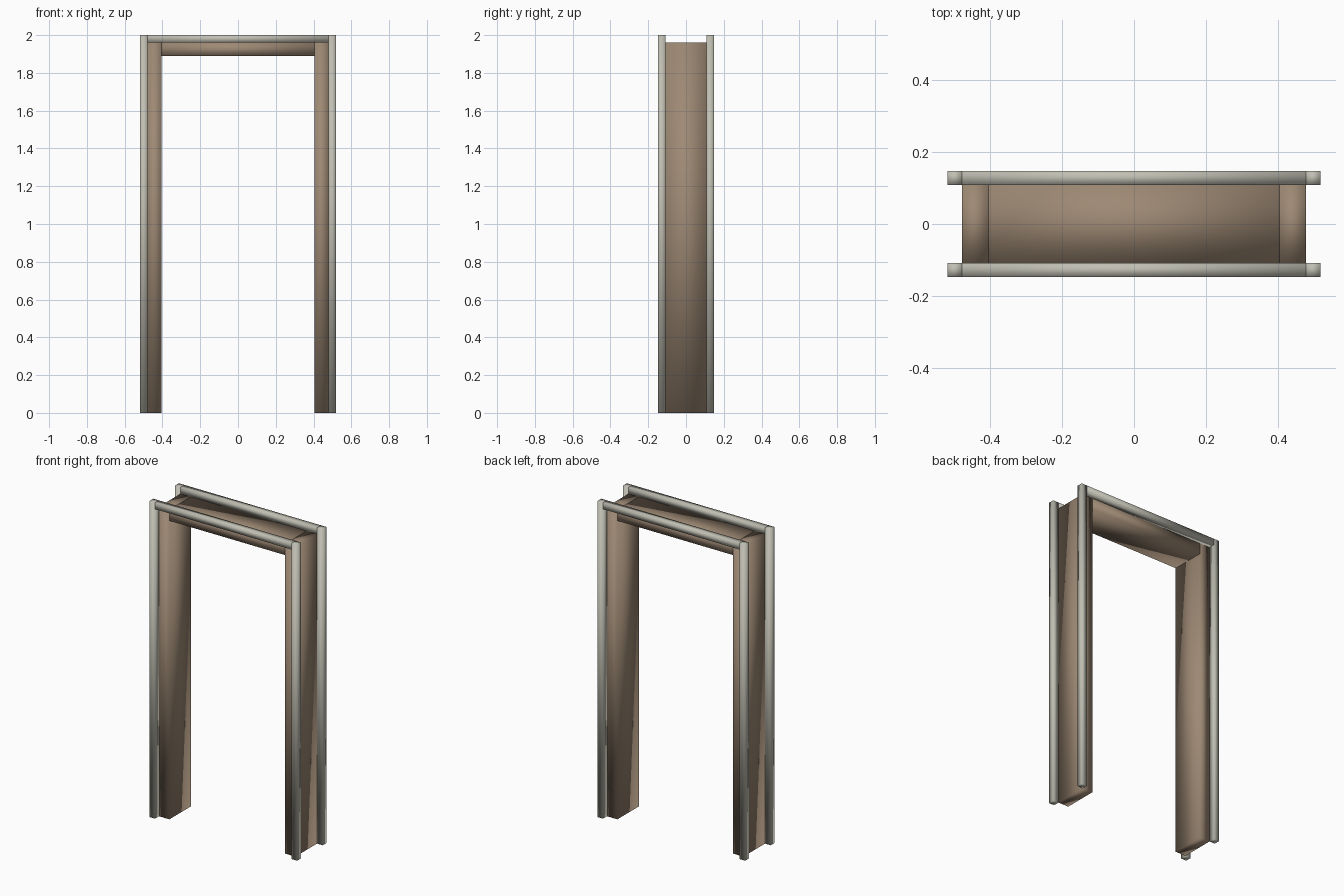
import bpy
import bmesh

cube = bpy.data.objects.get("Cube")
if cube:
    bpy.data.objects.remove(cube, do_unlink=True)


def make_material(name, colour):
    mat = bpy.data.materials.new(name)
    mat.use_nodes = True
    mat.diffuse_color = colour
    mat.node_tree.nodes["Principled BSDF"].inputs["Base Color"].default_value = colour
    return mat


def box(name, low, high, mat):
    """Soft-shaded box between two opposite corners."""
    bm = bmesh.new()
    bmesh.ops.create_cube(bm, size=1)
    for v in bm.verts:
        v.co = [(a + b) / 2 + c * (b - a) for a, b, c in zip(low, high, v.co)]
    for f in bm.faces:
        f.smooth = True
    mesh = bpy.data.meshes.new(name)
    bm.to_mesh(mesh)
    bm.free()
    mesh.materials.append(mat)
    obj = bpy.data.objects.new(name, mesh)
    bpy.context.collection.objects.link(obj)
    return obj


brown = make_material("brown_wood", (0.34, 0.25, 0.175, 1))
grey = make_material("pale_grey_trim", (0.53, 0.52, 0.45, 1))

HEIGHT = 2.0
TRIM = 0.04        # trim bar thickness
OUTER = 0.518      # half width over the trim
DEPTH = 0.148      # half depth over the trim
OPENING = 0.405    # half width of the doorway
HEAD = 1.89        # height of the doorway

side_x = OUTER - TRIM
side_y = DEPTH - TRIM
top_z = HEIGHT - TRIM

# Lining of the doorway
box("lintel", (-OPENING, -side_y, HEAD), (OPENING, side_y, top_z), brown)
for side, sx in (("left", 1), ("right", -1)):
    xs = sorted((sx * OPENING, sx * side_x))
    box(side + "_jamb", (xs[0], -side_y, 0), (xs[1], side_y, top_z), brown)

# Trim bars on the front and back edges
for face, sy in (("front", -1), ("back", 1)):
    ys = sorted((sy * side_y, sy * DEPTH))
    box(face + "_top_trim", (-side_x, ys[0], top_z), (side_x, ys[1], HEIGHT), grey)
    for side, sx in (("left", 1), ("right", -1)):
        xs = sorted((sx * side_x, sx * OUTER))
        box(face + "_" + side + "_post", (xs[0], ys[0], 0), (xs[1], ys[1], HEIGHT), grey)
